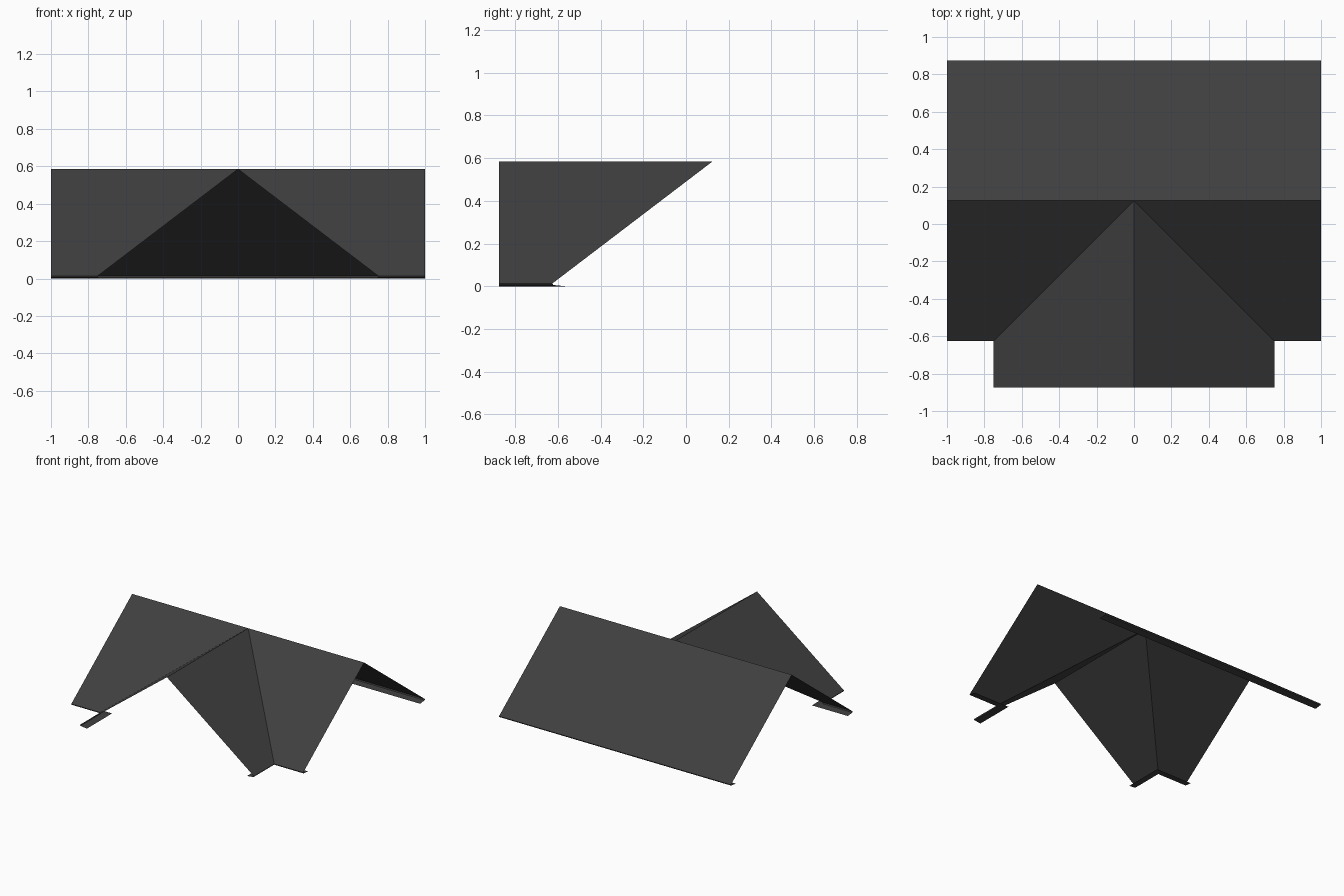
import bpy, bmesh

if "Cube" in bpy.data.objects:
    bpy.data.objects.remove(bpy.data.objects["Cube"])

RIDGE_Y, RIDGE_Z = 0.125, 0.585      # both ridges share one height
FRONT, BACK, EAVE_Y, GABLE_X = -0.875, 0.875, -0.625, 0.75
DRIP, EAVE_Z = 0.015, 0.025          # where the roof sheet meets the eave trim
# eave cross-section: (distance in from outer edge, height)
TRIM = [(DRIP, EAVE_Z), (0, 0.014), (0.004, 0.006), (0.06, 0)]

mat = bpy.data.materials.new("dark_roofing")
mat.diffuse_color = (0.05, 0.05, 0.052, 1)
mat.use_nodes = True
mat.node_tree.nodes["Principled BSDF"].inputs["Base Color"].default_value = mat.diffuse_color


def sheet(name, faces):
    """Open flat-faced sheet for the right half, mirrored to the left."""
    bm = bmesh.new()
    for f in faces:
        bm.faces.new([bm.verts.new(p) for p in f])
    bmesh.ops.remove_doubles(bm, verts=bm.verts, dist=1e-5)
    me = bpy.data.meshes.new(name)
    bm.to_mesh(me)
    bm.free()
    me.materials.append(mat)
    ob = bpy.data.objects.new(name, me)
    bpy.context.collection.objects.link(ob)
    mod = ob.modifiers.new("mirror", 'MIRROR')
    mod.merge_threshold = 0.0005
    return ob


def sweep(name, path):
    """Run the eave section along a path given as a function of the inset."""
    faces = []
    for (d0, z0), (d1, z1) in zip(TRIM, TRIM[1:]):
        a = [(x, y, z0) for x, y in path(d0)]
        b = [(x, y, z1) for x, y in path(d1)]
        for i in range(len(a) - 1):
            faces.append([a[i], b[i], b[i + 1], a[i + 1]])
    return sheet(name, faces)


# Key points
peak = (0, RIDGE_Y, RIDGE_Z)
ridge_end = (1, RIDGE_Y, RIDGE_Z)
valley = (GABLE_X - DRIP, EAVE_Y + DRIP, EAVE_Z)

# Main roof slopes
sheet("back_slope", [[peak, ridge_end, (1, BACK - DRIP, EAVE_Z), (0, BACK - DRIP, EAVE_Z)]])
sheet("front_slope", [[peak, valley, (1, EAVE_Y + DRIP, EAVE_Z), ridge_end]])
# Cross gable slopes
sheet("cross_gable", [[peak, (0, FRONT, RIDGE_Z), (GABLE_X - DRIP, FRONT, EAVE_Z), valley]])

# Eave trim and soffits, mitred at the inside corner
sweep("back_eave", lambda d: [(0, BACK - d), (1, BACK - d)])
sweep("front_eave", lambda d: [(1, EAVE_Y + d), (GABLE_X - d, EAVE_Y + d), (GABLE_X - d, FRONT)])

# Consistent outward facing: the roof and fascia look up or out, the soffit looks down
for ob in bpy.context.collection.objects:
    for p in ob.data.polygons:
        c, n = p.center, p.normal
        soffit = c.z < 0.012
        if (soffit and n.z > 0) or (not soffit and n.z < 0):
            p.flip()
    ob.data.update()
